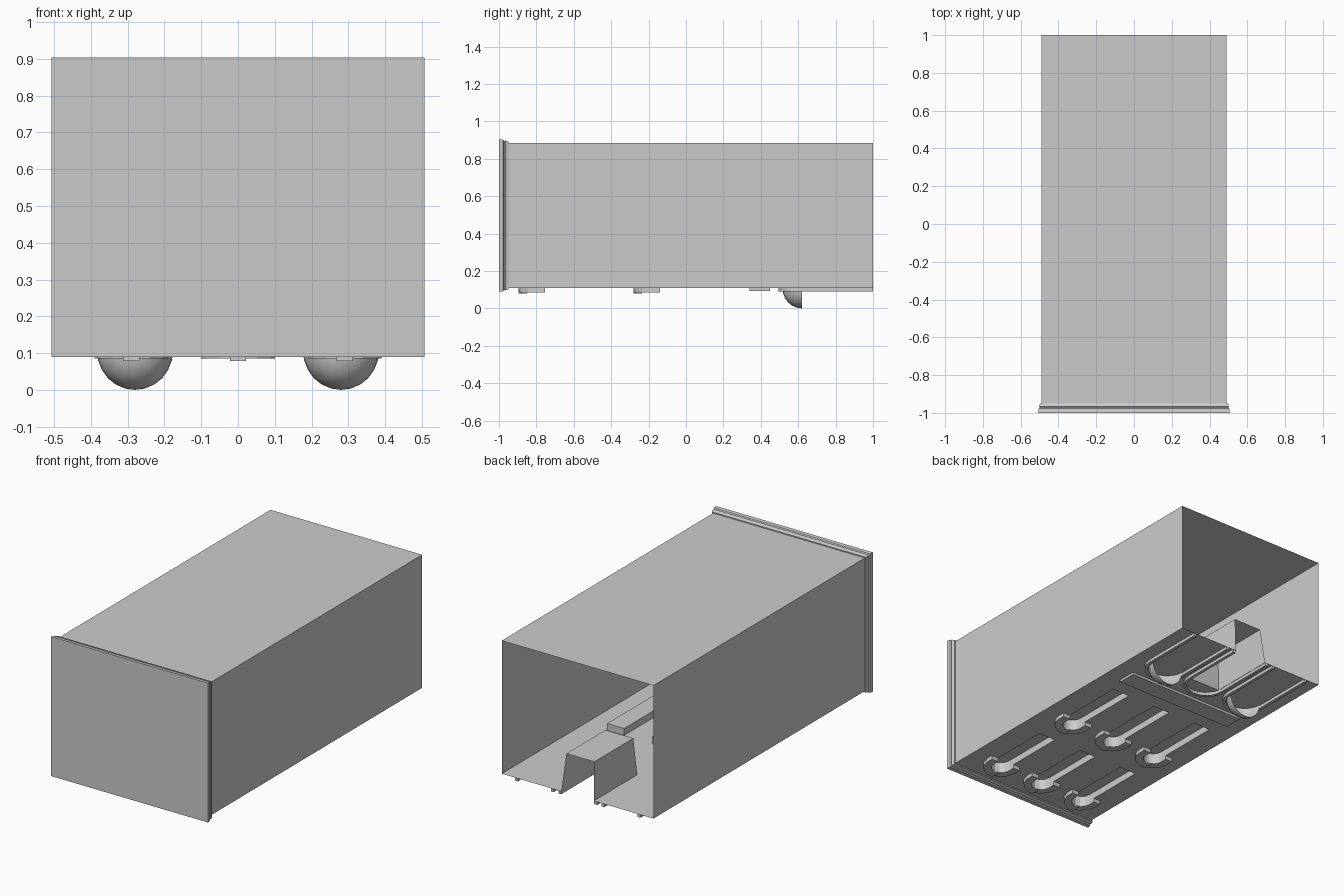
import bpy, bmesh
from math import cos, sin, pi

if "Cube" in bpy.data.objects:
    bpy.data.objects.remove(bpy.data.objects["Cube"])

FLOOR = 0.108   # height of the floor sheet
ROOF = 0.885
HW = 0.49       # half width of the shell


def make(name, bm):
    me = bpy.data.meshes.new(name)
    bm.to_mesh(me)
    bm.free()
    ob = bpy.data.objects.new(name, me)
    bpy.context.collection.objects.link(ob)
    return ob


def sheet(name, verts, faces):
    bm = bmesh.new()
    vs = [bm.verts.new(v) for v in verts]
    for f in faces:
        bm.faces.new([vs[i] for i in f])
    bmesh.ops.recalc_face_normals(bm, faces=bm.faces)
    return make(name, bm)


def prism(name, loop, z0, z1, cap):
    """Walls along a closed 2D loop from z0 to z1, capped at z1."""
    bm = bmesh.new()
    a = [bm.verts.new((x, y, z0)) for x, y in loop]
    b = [bm.verts.new((x, y, z1)) for x, y in loop]
    n = len(loop)
    for i in range(n):
        j = (i + 1) % n
        bm.faces.new((a[i], a[j], b[j], b[i]))
    if cap:
        bm.faces.new(b)
    bmesh.ops.recalc_face_normals(bm, faces=bm.faces)
    return make(name, bm)


def u_path(cx, cy, r, y_end, seg):
    """U shape with its bend towards the front and legs ending at y_end."""
    arc = [(cx + r * cos(pi + pi * i / seg), cy + r * sin(pi + pi * i / seg))
           for i in range(seg + 1)]
    return [(cx - r, y_end)] + arc + [(cx + r, y_end)]


def u_rim(name, cx, cy, r_out, r_in, y_end, seg, z):
    """Hollow U-shaped ridge hanging under the floor."""
    o, i = u_path(cx, cy, r_out, y_end, seg), u_path(cx, cy, r_in, y_end, seg)
    n = len(o)
    verts = [(x, y, h) for h in (FLOOR, z) for p in (o, i) for x, y in p]
    faces = [(2 * n + k, 2 * n + k + 1, 3 * n + k + 1, 3 * n + k) for k in range(n - 1)]
    for s in (0, n):
        faces += [(s + k, s + k + 1, 2 * n + s + k + 1, 2 * n + s + k) for k in range(n - 1)]
    faces += [(0, n, 3 * n, 2 * n), (n - 1, 2 * n - 1, 4 * n - 1, 3 * n - 1)]
    return sheet(name, verts, faces)


def box(name, x0, x1, y0, y1, z0, z1):
    prism(name, [(x0, y0), (x1, y0), (x1, y1), (x0, y1)], z1, z0, True)


# Shell: two walls and roof, open at the back
sec = [(-HW, FLOOR), (-HW, ROOF), (HW, ROOF), (HW, FLOOR)]
sheet("shell", [(x, y, z) for y in (-0.95, 1.0) for x, z in sec],
      [(i, i + 1, i + 5, i + 4) for i in range(3)])

# Front panel with stepped edge: (y, half width, half height)
steps = [(-1.0, 0.507, 0.407), (-0.978, 0.505, 0.405), (-0.974, 0.499, 0.399),
         (-0.968, 0.499, 0.399), (-0.966, 0.503, 0.401), (-0.95, 0.497, 0.395),
         (-0.95, HW, 0.3885)]
rings = [(sx * w, y, 0.4965 + sz * h) for y, w, h in steps
         for sx, sz in ((-1, -1), (1, -1), (1, 1), (-1, 1))]
quads = [(4 * r + i, 4 * r + (i + 1) % 4, 4 * r + 4 + (i + 1) % 4, 4 * r + 4 + i)
         for r in range(len(steps) - 1) for i in range(4)]
sheet("front_panel", rings, [(0, 1, 2, 3)] + quads)

# Slots in the floor: two rows of three
rows = [(-0.795, -0.40, 6), (-0.18, 0.235, 12)]
slots = [(cx, cy, ye, seg) for cy, ye, seg in rows for cx in (-0.29, 0, 0.29)]

# Floor sheet with slot holes and the rear notch
bm = bmesh.new()
outline = [(-HW, -0.95), (HW, -0.95), (HW, 1), (0.105, 1), (0.105, 0.6),
           (-0.105, 0.6), (-0.105, 1), (-HW, 1)]
loops = [outline] + [u_path(cx, cy, 0.055, ye, seg) for cx, cy, ye, seg in slots]
for lp in loops:
    vs = [bm.verts.new((x, y, FLOOR)) for x, y in lp]
    for i in range(len(vs)):
        bm.edges.new((vs[i - 1], vs[i]))
bmesh.ops.triangle_fill(bm, edges=bm.edges[:], use_beauty=True, normal=(0, 0, -1))
make("floor", bm)

# Slot pockets rising into the shell, with a rim around each bend
for k, (cx, cy, ye, seg) in enumerate(slots):
    prism(f"slot_pocket_{k}", u_path(cx, cy, 0.055, ye, seg), FLOOR, 0.148, True)
    u_rim(f"slot_rim_{k}", cx, cy, 0.10, 0.055, cy + 0.04, seg, 0.085)
    box(f"slot_tab_{k}", cx - 0.022, cx + 0.022, cy - 0.1, cy - 0.055, 0.079, 0.095)

# Cross bar
box("cross_bar", -0.385, 0.385, 0.34, 0.45, 0.094, FLOOR)

# Rear tunnel, open below and behind
base = [(0.105, 1), (0.105, 0.6), (-0.105, 0.6), (-0.105, 1)]
top = [(0.09, 0.975), (0.09, 0.615), (-0.09, 0.615), (-0.09, 0.975)]
sheet("tunnel", [(x, y, FLOOR) for x, y in base] + [(x, y, 0.323) for x, y in top],
      [(0, 1, 5, 4), (1, 2, 6, 5), (2, 3, 7, 6), (4, 5, 6, 7)])

# Rear U-shaped ridges
for name, cx in (("left", -0.28), ("middle", 0), ("right", 0.28)):
    u_rim(f"rear_ridge_{name}", cx, 0.62, 0.125, 0.107, 1.0, 12, 0.09)

# Quarter-sphere feet, open towards the back
for name, cx in (("left_foot", -0.28), ("right_foot", 0.28)):
    n, m = 12, 6
    verts, faces = [], []
    for j in range(m):
        t = pi / 2 * j / m
        for i in range(n + 1):
            a = pi + pi * i / n
            verts.append((cx + 0.104 * cos(t) * cos(a), 0.62 + 0.104 * cos(t) * sin(a),
                          FLOOR - FLOOR * sin(t)))
    verts.append((cx, 0.62, 0))
    for j in range(m - 1):
        for i in range(n):
            p = j * (n + 1) + i
            faces.append((p, p + 1, p + n + 2, p + n + 1))
    last = (m - 1) * (n + 1)
    faces += [(last + i, last + i + 1, len(verts) - 1) for i in range(n)]
    ob = sheet(name, verts, faces)
    for f in ob.data.polygons:
        f.use_smooth = True
